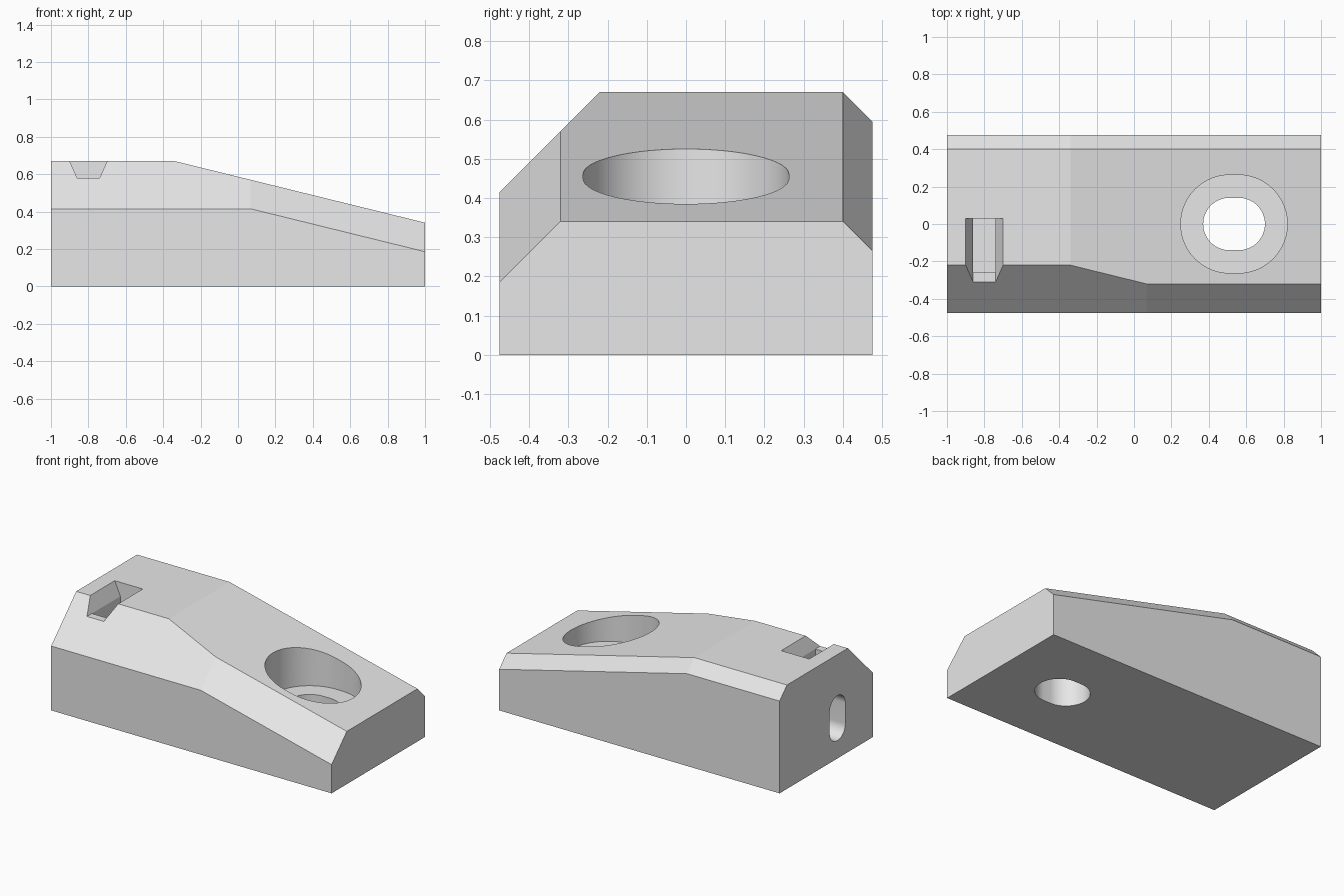
import bpy, bmesh, math
from mathutils import Vector, Matrix

default = bpy.data.objects.get("Cube")
if default:
    bpy.data.objects.remove(default, do_unlink=True)

grey = bpy.data.materials.new("plain_grey")
grey.use_nodes = True
COLOUR = (0.8, 0.8, 0.8, 1)
grey.diffuse_color = COLOUR
grey.node_tree.nodes["Principled BSDF"].inputs["Base Color"].default_value = COLOUR


def add_object(name, bm):
    bmesh.ops.recalc_face_normals(bm, faces=bm.faces)
    mesh = bpy.data.meshes.new(name)
    bm.to_mesh(mesh)
    bm.free()
    mesh.materials.append(grey)
    obj = bpy.data.objects.new(name, mesh)
    bpy.context.collection.objects.link(obj)
    return obj


def box(lo, hi):
    bm = bmesh.new()
    bmesh.ops.create_cube(bm, size=1)
    lo, hi = Vector(lo), Vector(hi)
    bmesh.ops.scale(bm, vec=hi - lo, verts=bm.verts)
    bmesh.ops.translate(bm, vec=(lo + hi) / 2, verts=bm.verts)
    return bm


def prism(name, outline, depth, matrix):
    """Extrude a flat outline along local z, then place it."""
    bm = bmesh.new()
    face = bm.faces.new([bm.verts.new((u, v, 0)) for u, v in outline])
    ext = bmesh.ops.extrude_face_region(bm, geom=[face])["geom"]
    moved = [g for g in ext if isinstance(g, bmesh.types.BMVert)]
    bmesh.ops.translate(bm, vec=(0, 0, depth), verts=moved)
    bm.transform(matrix)
    return add_object(name, bm)


def stadium(length, width, steps=32):
    """Slot outline, long along u."""
    r, s = width / 2, (length - width) / 2
    pts = []
    for side in (1, -1):
        for i in range(steps + 1):
            a = math.pi * (i / steps - 0.5)
            pts.append((side * (s + r * math.cos(a)), side * r * math.sin(a)))
    return pts


# Wedge body: a block trimmed by the ramp and the long chamfers
TOP, BEND, SLOPE = 0.67, -0.34, 0.246
bm = box((-1, -0.475, 0), (1, 0.475, TOP))
ramp = Vector((SLOPE, 0, 1))
cuts = [
    ((BEND, 0, TOP), ramp),
    ((0, -0.22, TOP), Vector((0, -1, 1))),
    ((BEND, -0.32, TOP), ramp + Vector((0, -1, 0))),
    ((0, 0.40, TOP), Vector((0, 1, 1))),
    ((BEND, 0.40, TOP), ramp + Vector((0, 1, 0))),
]
for point, normal in cuts:
    bmesh.ops.bisect_plane(bm, geom=bm.verts[:] + bm.edges[:] + bm.faces[:], dist=1e-5,
                           plane_co=point, plane_no=normal.normalized(), clear_outer=True)
    bmesh.ops.holes_fill(bm, edges=[e for e in bm.edges if e.is_boundary])
body = add_object("wedge_body", bm)

# Bolt hole with a wide counterbore in the ramp
hole_x = 0.535
counterbore = prism("counterbore_cutter", stadium(0.57, 0.525), 1,
                    Matrix.Translation((hole_x, 0, 0.26)))
bolt_hole = prism("bolt_hole_cutter", stadium(0.33, 0.28), 0.5,
                  Matrix.Translation((hole_x, 0, -0.1)))

# Flared notch open to the front, with a deep nut pocket behind its lip
notch_x, notch_y = -0.80, 0.03
flare = [(-0.06, 0.58), (0.06, 0.58), (0.14, 0.76), (-0.14, 0.76)]
notch = prism("notch_cutter", flare, 0.7,
              Matrix.Translation((notch_x, notch_y, 0)) @ Matrix.Rotation(math.pi / 2, 4, "X"))
pocket = add_object("nut_pocket_cutter",
                    box((notch_x - 0.06, -0.26, 0.11), (notch_x + 0.06, notch_y, 0.62)))

# Upright slot in the tall end, running into the pocket
end_slot = prism("end_slot_cutter", stadium(0.29, 0.16), 0.5,
                 Matrix.Translation((-1.1, -0.115, 0.26)) @ Matrix.Rotation(math.pi / 2, 4, "Y"))

# Cut every opening, then drop the cutters
bpy.context.view_layer.objects.active = body
for cutter in (counterbore, bolt_hole, notch, pocket, end_slot):
    mod = body.modifiers.new(cutter.name, "BOOLEAN")
    mod.operation = "DIFFERENCE"
    mod.solver = "EXACT"
    mod.object = cutter
    bpy.ops.object.modifier_apply(modifier=mod.name)
    bpy.data.objects.remove(cutter, do_unlink=True)

# Round walls smooth, every flat face crisp
bpy.ops.object.select_all(action="DESELECT")
body.select_set(True)
bpy.ops.object.shade_smooth_by_angle(angle=math.radians(8))
